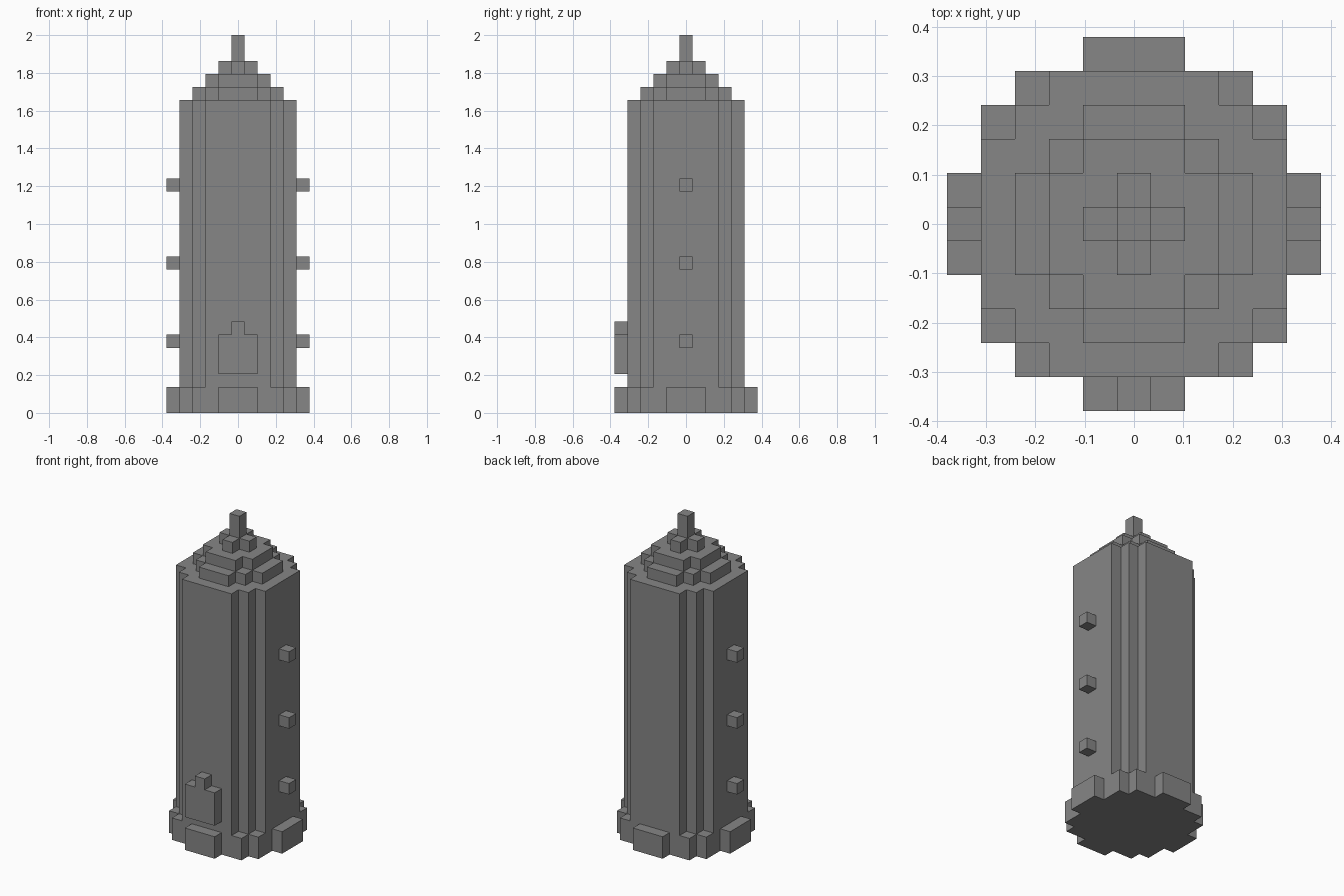
import bpy
import bmesh
from mathutils import Vector

U = 2 / 29  # edge of one block

cube = bpy.data.objects.get("Cube")
if cube:
    bpy.data.objects.remove(cube, do_unlink=True)

# Single stone colour
GREY = (0.24, 0.24, 0.24, 1)
stone = bpy.data.materials.new("stone grey")
stone.use_nodes = True
stone.diffuse_color = GREY
bsdf = stone.node_tree.nodes["Principled BSDF"]
bsdf.inputs["Base Color"].default_value = GREY
bsdf.inputs["Roughness"].default_value = 0.9


def prism(name, outline, sweep):
    """Extrude a flat outline, given in blocks, along the sweep vector."""
    bm = bmesh.new()
    face = bm.faces.new([bm.verts.new(Vector(p) * U) for p in outline])
    ext = bmesh.ops.extrude_face_region(bm, geom=[face], use_keep_orig=True)
    top = [g for g in ext["geom"] if isinstance(g, bmesh.types.BMVert)]
    bmesh.ops.translate(bm, verts=top, vec=Vector(sweep) * U)
    bmesh.ops.recalc_face_normals(bm, faces=bm.faces)
    mesh = bpy.data.meshes.new(name)
    bm.to_mesh(mesh)
    bm.free()
    mesh.materials.append(stone)
    obj = bpy.data.objects.new(name, mesh)
    bpy.context.collection.objects.link(obj)
    return obj


def tier(name, corners, bottom, top):
    """Stepped tier: the corners of one quarter, turned four times."""
    quarter = [corners[0]]
    for (x0, _), (x1, y1) in zip(corners, corners[1:]):
        quarter += [(x0, y1), (x1, y1)]
    outline = []
    for _ in range(4):
        outline += [(x, y, bottom) for x, y in quarter]
        quarter = [(y, -x) for x, y in quarter]
    return prism(name, outline, (0, 0, top - bottom))


# Plinth, fluted shaft and stepped crown
tier("base", [(1.5, 5.5), (3.5, 4.5), (4.5, 3.5), (5.5, 1.5)], 0, 2)
tier("shaft", [(2.5, 4.5), (3.5, 3.5), (4.5, 2.5)], 2, 24)
tier("crown_lower", [(1.5, 3.5), (2.5, 2.5), (3.5, 1.5)], 24, 25)
tier("crown_middle", [(1.5, 2.5), (2.5, 1.5)], 25, 26)
tier("crown_upper", [(0.5, 1.5), (1.5, 0.5)], 26, 27)
tier("spire", [(0.5, 0.5)], 27, 29)

# Raised front panel with a small peak
half = [(1.5, 3), (1.5, 6), (0.5, 6), (0.5, 7)]
panel = half + [(-x, z) for x, z in reversed(half)]
prism("front_panel", [(x, -4.5, z) for x, z in panel], (0, -1, 0))

# Column of studs on each side
for label, side in (("left", 1), ("right", -1)):
    for i in range(3):
        z = 5 + 6 * i
        square = [(-0.5, z), (0.5, z), (0.5, z + 1), (-0.5, z + 1)]
        prism(f"{label}_stud_{i + 1}",
              [(side * 4.5, y, h) for y, h in square], (side, 0, 0))
